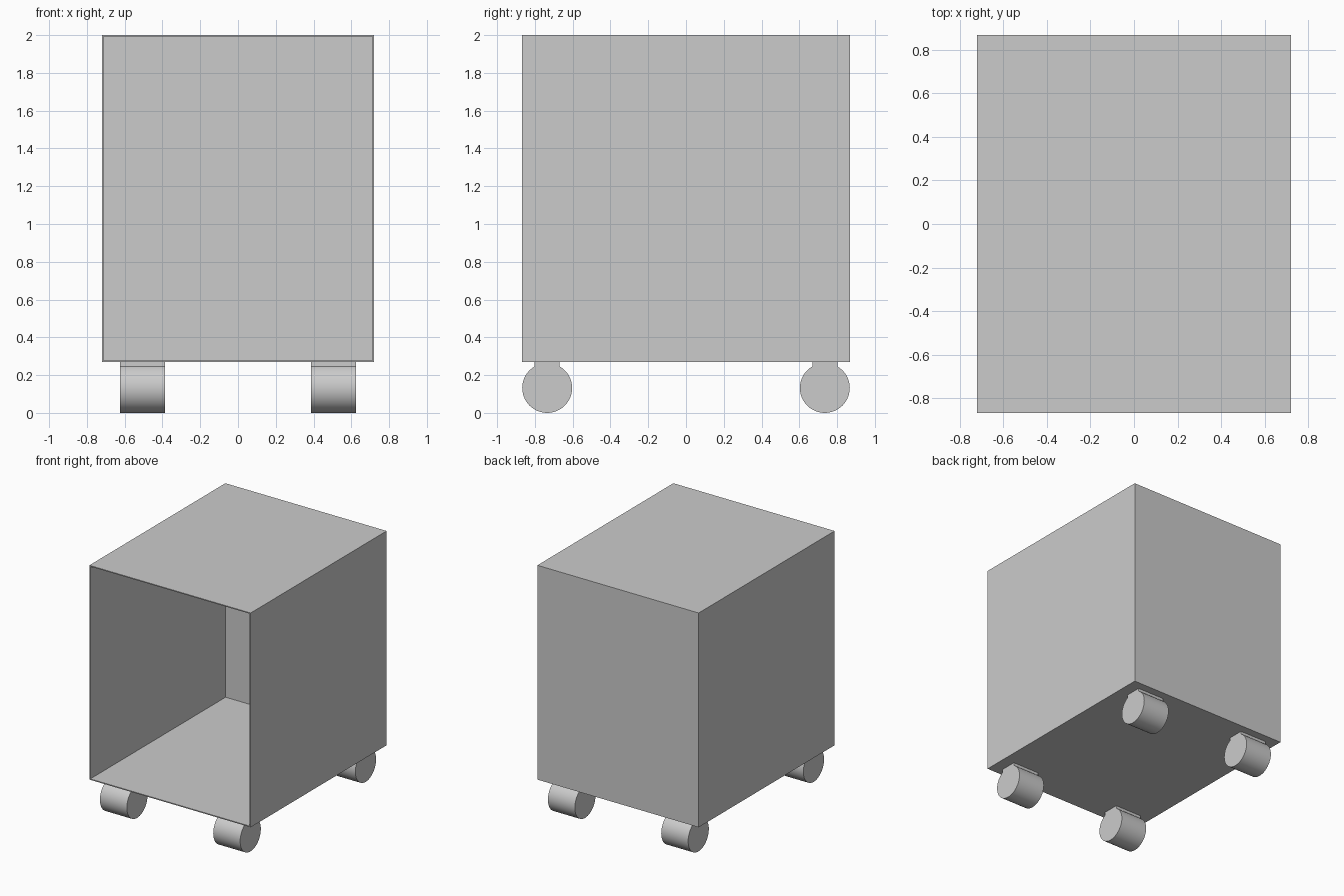
import bpy, bmesh, math
from mathutils import Matrix, Vector

if "Cube" in bpy.data.objects:
    bpy.data.objects.remove(bpy.data.objects["Cube"], do_unlink=True)

grey = bpy.data.materials.new("light_grey")
grey.use_nodes = True
colour = (0.6, 0.6, 0.6, 1)
grey.diffuse_color = colour
grey.node_tree.nodes["Principled BSDF"].inputs["Base Color"].default_value = colour


def add_object(name, bm):
    mesh = bpy.data.meshes.new(name)
    bm.normal_update()
    bm.to_mesh(mesh)
    bm.free()
    mesh.materials.append(grey)
    obj = bpy.data.objects.new(name, mesh)
    bpy.context.collection.objects.link(obj)
    return obj


def box(size, centre):
    bm = bmesh.new()
    bmesh.ops.create_cube(bm, size=1, matrix=Matrix.Translation(centre) @ Matrix.Diagonal((*size, 1)))
    return bm


# Thin-walled cabinet, open at the front
bm = box((1.44, 1.734, 1.73), (0, 0, 1.135))
bm.normal_update()
front = [f for f in bm.faces if f.normal.y < -0.9]
bmesh.ops.delete(bm, geom=front, context="FACES")
cabinet = add_object("cabinet", bm)
walls = cabinet.modifiers.new("walls", "SOLIDIFY")
walls.thickness = 0.008
walls.offset = -1
walls.use_even_offset = True

# Four casters: a wide roller under a mounting block
radius, width = 0.132, 0.24
for side, x in (("left", 0.506), ("right", -0.506)):
    for end, y in (("front", -0.735), ("back", 0.735)):
        bm = bmesh.new()
        place = Matrix.Translation((x, y, radius)) @ Matrix.Rotation(math.pi / 2, 4, "Y")
        bmesh.ops.create_cone(bm, cap_ends=True, segments=48, radius1=radius,
                              radius2=radius, depth=width, matrix=place)
        roller = add_object(f"{end}_{side}_roller", bm)
        bpy.ops.object.select_all(action="DESELECT")
        roller.select_set(True)
        bpy.context.view_layer.objects.active = roller
        bpy.ops.object.shade_smooth_by_angle(angle=math.radians(30))
        add_object(f"{end}_{side}_mount", box((width, 0.132, 0.07), Vector((x, y, 0.235))))
